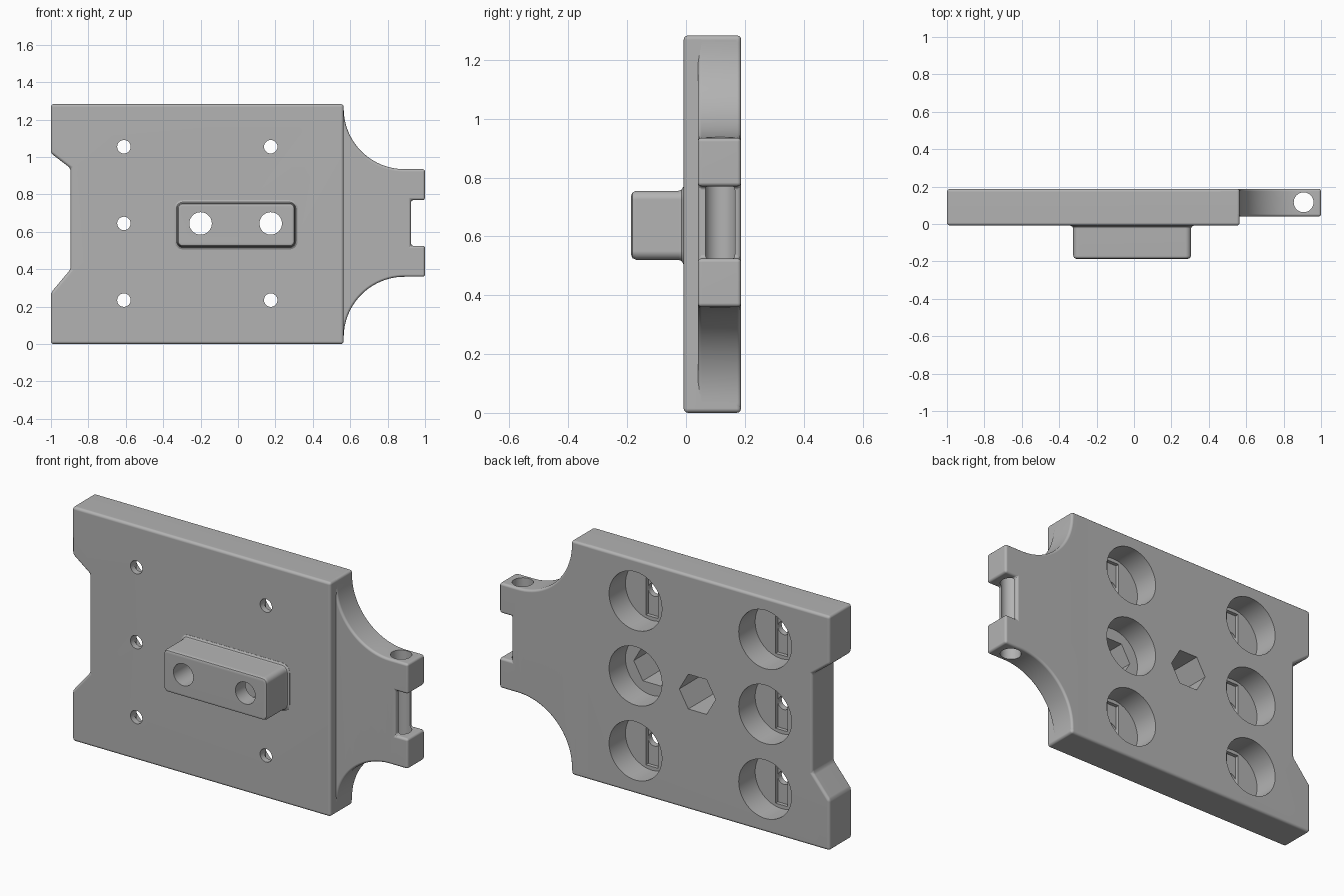
import bpy, bmesh, math
from mathutils import Matrix

if "Cube" in bpy.data.objects:
    bpy.data.objects.remove(bpy.data.objects["Cube"], do_unlink=True)

FRONT, BACK, TOP = -0.008, 0.187, 1.283
MID = 0.645

grey = bpy.data.materials.new("plain_grey")
grey.use_nodes = True
grey.diffuse_color = (0.45, 0.45, 0.45, 1)
grey.node_tree.nodes["Principled BSDF"].inputs["Base Color"].default_value = (0.45, 0.45, 0.45, 1)


def add_object(name, bm):
    bmesh.ops.recalc_face_normals(bm, faces=bm.faces)
    mesh = bpy.data.meshes.new(name)
    bm.to_mesh(mesh)
    bm.free()
    mesh.materials.append(grey)
    ob = bpy.data.objects.new(name, mesh)
    bpy.context.collection.objects.link(ob)
    return ob


def activate(ob):
    bpy.ops.object.select_all(action='DESELECT')
    ob.select_set(True)
    bpy.context.view_layer.objects.active = ob


def loft(name, rings):
    """Skin a stack of equal-length point rings and cap both ends."""
    bm = bmesh.new()
    rows = [[bm.verts.new(p) for p in ring] for ring in rings]
    n = len(rows[0])
    for a, b in zip(rows, rows[1:]):
        for i in range(n):
            j = (i + 1) % n
            bm.faces.new((a[i], a[j], b[j], b[i]))
    bm.faces.new(rows[0])
    bm.faces.new(rows[-1])
    return add_object(name, bm)


def slab(name, outline, y0, y1, bevel):
    """Extrude an x-z outline through y and round its edges."""
    ob = loft(name, [[(x, y, z) for x, z in outline] for y in (y0, y1)])
    mod = ob.modifiers.new("round", 'BEVEL')
    mod.width, mod.segments = bevel, 3
    mod.limit_method, mod.angle_limit = 'ANGLE', math.radians(30)
    mod.use_clamp_overlap = False
    activate(ob)
    bpy.ops.object.modifier_apply(modifier=mod.name)
    return ob


def cut(targets, cutter):
    cutter.hide_render = True
    for ob in targets:
        mod = ob.modifiers.new("cut", 'BOOLEAN')
        mod.operation, mod.solver, mod.object = 'DIFFERENCE', 'EXACT', cutter
        activate(ob)
        bpy.ops.object.modifier_apply(modifier=mod.name)
    bpy.data.objects.remove(cutter, do_unlink=True)


def drill(x, z, radius, y0, y1, sides=48):
    """Round or hexagonal cutter along y."""
    turn = [2 * math.pi * i / sides for i in range(sides)]
    return loft("cutter", [[(x + radius * math.cos(t), y, z + radius * math.sin(t))
                            for t in turn] for y in (y0, y1)])


def box(x0, x1, y0, y1, z0, z1):
    return loft("cutter", [[(x0, y, z0), (x1, y, z0), (x1, y, z1), (x0, y, z1)]
                           for y in (y0, y1)])


# Main plate with the notched end
plate = slab("plate", [(-1, 0), (0.565, 0), (0.565, TOP), (-1, TOP), (-1, 1.02),
                       (-0.895, 0.94), (-0.895, 0.4), (-1, 0.275)], FRONT, BACK, 0.015)

# Hinge tab: concave shoulders and a clevis notch, mirrored top to bottom
upper = [(0.45, TOP - 0.0005), (0.565, TOP - 0.0005)]
for i in range(25):
    t = math.pi * (1 + i / 48)
    upper.append((0.89 + 0.325 * math.cos(t), 1.26 + 0.325 * math.sin(t)))
upper += [(1, 0.935), (1, 0.77), (0.925, 0.77)]
lower = [(x, 1.295 - z) for x, z in reversed(upper)]
tab = slab("hinge_tab", upper + lower, 0.04, BACK + 0.0005, 0.013)

# Mounting block with rounded front rim and flared foot
rings = []
for y, inset in ((-0.187, 0.018), (-0.182, 0.006), (-0.169, 0), (-0.025, 0),
                 (-0.015, -0.004), (-0.009, -0.014), (0, -0.014)):
    ring = []
    for k, (cx, cz) in enumerate(((0.275, 0.725), (-0.295, 0.725),
                                  (-0.295, 0.55), (0.275, 0.55))):
        for i in range(7):
            t = math.pi / 2 * (k + i / 6)
            r = 0.03 - inset
            ring.append((cx + r * math.cos(t), y, cz + r * math.sin(t)))
    rings.append(ring)
block = loft("mounting_block", rings)

# Six round pockets in the back, each with a bridging slot and a through hole
for x in (-0.61, 0.175):
    for z in (0.235, MID, 1.055):
        cut([plate], drill(x, z, 0.16, 0.045, BACK + 0.1))
        if x < 0 or z != MID:
            cut([plate], box(x - 0.036, x + 0.036, 0.025, 0.06, z - 0.14, z + 0.14))
            cut([plate], drill(x, z, 0.036, FRONT - 0.1, 0.06, 32))

# Nut pockets and bolt holes through the mounting block
for x, floor, mouth in ((-0.2, -0.03, BACK + 0.1), (0.175, -0.1, 0.06)):
    cut([plate, block], drill(x, MID, 0.11, floor, mouth, 6))
    cut([block], drill(x, MID, 0.06, -0.3, floor + 0.01))

# Vertical hinge pin hole
bm = bmesh.new()
bmesh.ops.create_cone(bm, cap_ends=True, segments=48, radius1=0.053, radius2=0.053,
                      depth=2, matrix=Matrix.Translation((0.907, 0.116, MID)))
cut([tab], add_object("cutter", bm))

# Smooth rounds, crisp edges
for ob in (plate, tab, block):
    activate(ob)
    bpy.ops.object.shade_smooth_by_angle(angle=math.radians(35))
    mod = ob.modifiers.new("even_shading", 'WEIGHTED_NORMAL')
    mod.keep_sharp = True
